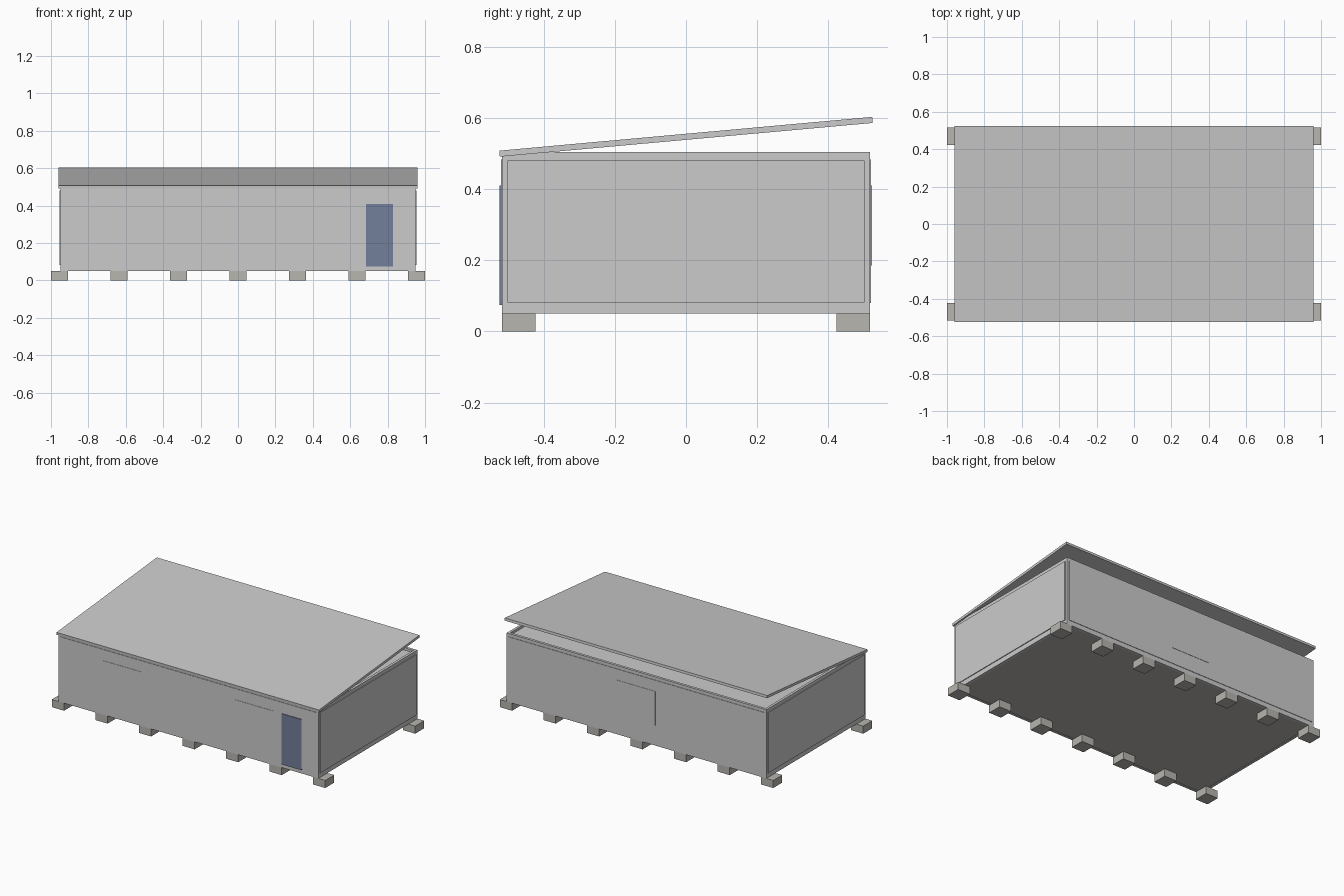
import bpy
import math

if "Cube" in bpy.data.objects:
    bpy.data.objects.remove(bpy.data.objects["Cube"])


def material(name, rgb):
    m = bpy.data.materials.new(name)
    m.diffuse_color = (*rgb, 1)
    m.use_nodes = True
    m.node_tree.nodes["Principled BSDF"].inputs["Base Color"].default_value = m.diffuse_color
    return m


def box(name, x, y, z, mat=None):
    """Axis-aligned box from (min, max) pairs."""
    lo, hi = zip(x, y, z)
    bpy.ops.mesh.primitive_cube_add(size=1, location=[(a + b) / 2 for a, b in zip(lo, hi)])
    ob = bpy.context.object
    ob.name = name
    ob.scale = [b - a for a, b in zip(lo, hi)]
    bpy.ops.object.transform_apply(location=False, rotation=False, scale=True)
    if mat:
        ob.data.materials.append(mat)
    return ob


def span(s, a, b):
    """Interval a..b on the side given by sign s."""
    return tuple(sorted((s * a, s * b)))


concrete = material("concrete", (0.48, 0.465, 0.43))
door_blue = material("door_blue", (0.17, 0.21, 0.32))
FX, FY = 0.95, 0.517      # outer frame half sizes
Z0, Z1 = 0.05, 0.504      # frame bottom and top

# Foundation blocks, seven along each long side
for s in (-1, 1):
    for i in range(7):
        cx = -0.955 + i * 0.3183
        box("foundation_block", (cx - 0.045, cx + 0.045), span(s, 0.423, FY), (0, Z0), concrete)

# Floor and recessed ceiling
box("floor", (-FX + 0.005, FX - 0.005), (-FY + 0.005, FY - 0.005), (Z0 + 0.002, 0.078), concrete)
box("ceiling", (-FX + 0.01, FX - 0.01), (-FY + 0.01, FY - 0.01), (0.474, 0.488))

# Frame: rails and corner posts
for z, label in (((Z0, 0.082), "bottom"), ((0.481, Z1), "top")):
    for s in (-1, 1):
        box(label + "_long_rail", (-FX, FX), span(s, FY - 0.017, FY), z)
        box(label + "_end_rail", span(s, FX - 0.017, FX), (-FY + 0.017, FY - 0.017), z)
for sx in (-1, 1):
    for sy in (-1, 1):
        box("corner_post", span(sx, FX - 0.017, FX), span(sy, FY - 0.017, FY), (0.082, 0.481))

# Wall panels, slightly proud of the frame
for s in (-1, 1):
    box("long_wall_panel", (-0.934, 0.934), span(s, FY - 0.014, FY + 0.003), (0.08, 0.483))
    box("end_wall_panel", span(s, FX - 0.014, FX + 0.005), (-0.501, 0.501), (0.082, 0.481))

# Windows: two in front, one at the back
for cx, s in ((-0.48, -1), (0.48, -1), (0, 1)):
    box("window", (cx - 0.14, cx + 0.14), span(s, FY, FY + 0.005), (0.185, 0.41))

# Door
box("door", (0.685, 0.83), (-0.524, -FY), (0.075, 0.41), door_blue)

# Single-pitch roof slab
roof = box("roof", (-0.96, 0.96), (-0.526, 0.526), (-0.0085, 0.0085))
roof.location = (0, 0, 0.547)
roof.rotation_euler.x = math.atan2(0.095, 1.05)
